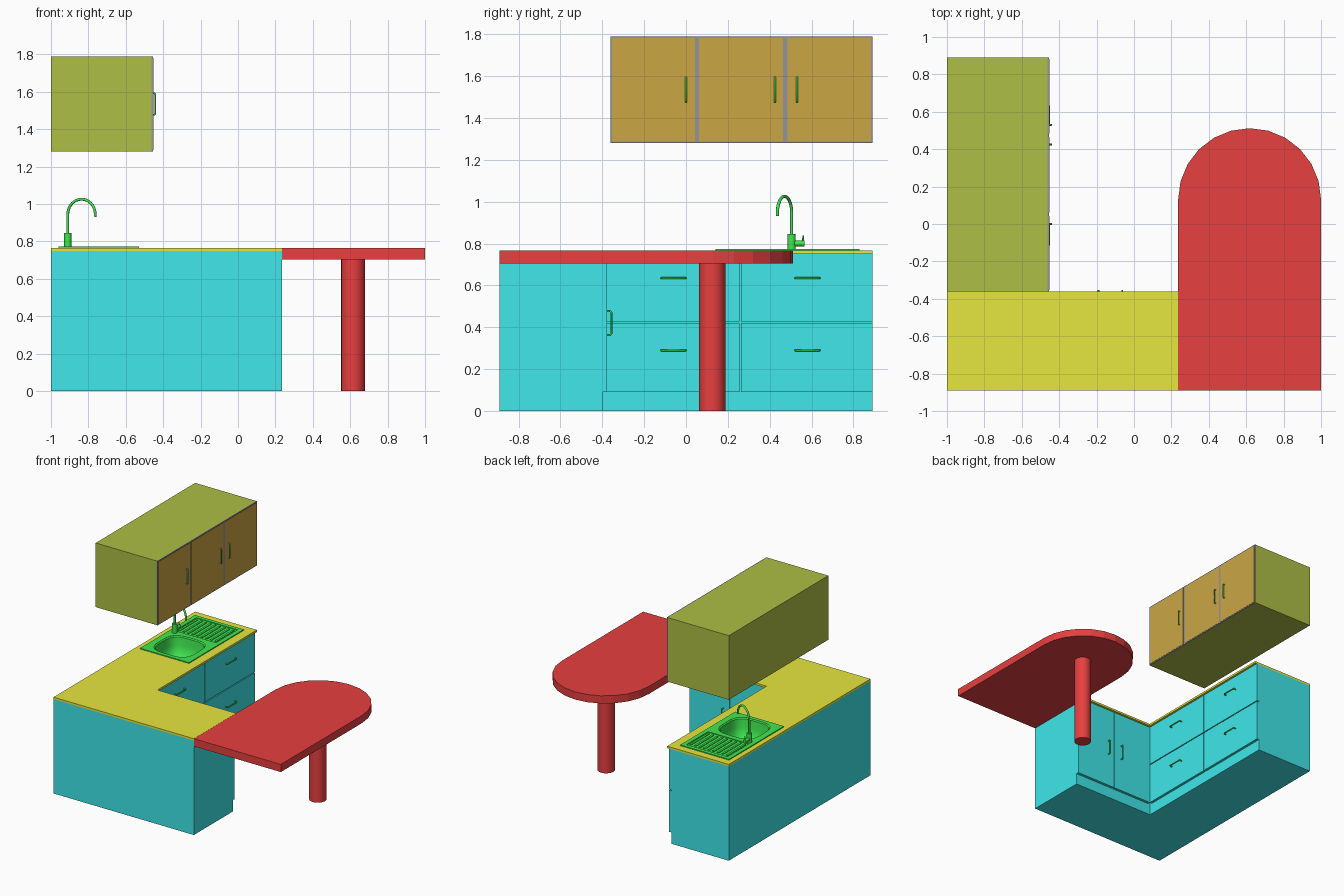
import bpy, bmesh, math
from mathutils import Vector

if "Cube" in bpy.data.objects:
    bpy.data.objects.remove(bpy.data.objects["Cube"])


def mat(name, rgb):
    m = bpy.data.materials.new(name)
    m.diffuse_color = (*rgb, 1)
    m.use_nodes = True
    m.node_tree.nodes["Principled BSDF"].inputs["Base Color"].default_value = m.diffuse_color
    return m


CYAN = mat("cabinet_cyan", (0.05, 0.8, 0.82))
YELLOW = mat("worktop_yellow", (0.8, 0.8, 0.05))
RED = mat("table_red", (0.8, 0.05, 0.05))
GREEN = mat("fitting_green", (0.05, 0.8, 0.08))
OLIVE = mat("wall_olive", (0.42, 0.52, 0.06))
BROWN = mat("door_brown", (0.6, 0.38, 0.06))
GREY = mat("frame_grey", (0.3, 0.3, 0.32))


def finish(name, bm, material, smooth=False):
    bmesh.ops.recalc_face_normals(bm, faces=bm.faces)
    me = bpy.data.meshes.new(name)
    bm.to_mesh(me)
    bm.free()
    ob = bpy.data.objects.new(name, me)
    bpy.context.collection.objects.link(ob)
    me.materials.append(material)
    if smooth:
        bpy.ops.object.select_all(action='DESELECT')
        ob.select_set(True)
        bpy.context.view_layer.objects.active = ob
        bpy.ops.object.shade_smooth_by_angle(angle=math.radians(40))
    return ob


def prism(name, pts, z0, z1, material, smooth=False):
    bm = bmesh.new()
    f = bm.faces.new([bm.verts.new((x, y, z0)) for x, y in pts])
    r = bmesh.ops.extrude_face_region(bm, geom=[f])
    top = [v for v in r["geom"] if isinstance(v, bmesh.types.BMVert)]
    bmesh.ops.translate(bm, verts=top, vec=(0, 0, z1 - z0))
    if len(bm.faces) == len(pts) + 1:
        bm.faces.new([v for v in bm.verts if v not in top])
    return finish(name, bm, material, smooth)


def box(name, x0, x1, y0, y1, z0, z1, material):
    return prism(name, [(x0, y0), (x1, y0), (x1, y1), (x0, y1)], z0, z1, material)


def rod(name, a, b, r, material, n=24):
    a, b = Vector(a), Vector(b)
    bm = bmesh.new()
    bmesh.ops.create_cone(bm, cap_ends=True, segments=n, radius1=r, radius2=r,
                          depth=(b - a).length)
    bm.transform((b - a).to_track_quat('Z', 'Y').to_matrix().to_4x4())
    bmesh.ops.translate(bm, verts=bm.verts, vec=(a + b) / 2)
    return finish(name, bm, material, True)


def tube(name, pts, r, material):
    cu = bpy.data.curves.new(name, 'CURVE')
    cu.dimensions = '3D'
    cu.bevel_depth = r
    cu.bevel_resolution = 3
    cu.use_fill_caps = True
    sp = cu.splines.new('POLY')
    sp.points.add(len(pts) - 1)
    for p, c in zip(sp.points, pts):
        p.co = (*c, 1)
    ob = bpy.data.objects.new(name, cu)
    bpy.context.collection.objects.link(ob)
    cu.materials.append(material)
    return ob


def handle(name, centre, along, out, length=0.125, reach=0.022):
    # bow handle: two feet joined by a bar with softened corners
    c, u, o = Vector(centre), Vector(along) * length / 2, Vector(out) * reach
    tube(name, [c + u * s + o * h for s, h in
                ((-.92, -.1), (-.92, .7), (-.8, 1), (.8, 1), (.92, .7), (.92, -.1))],
         0.005, GREEN)


def ell(x, y):
    return [(-1, -.89), (.235, -.89), (.235, y), (x, y), (x, .89), (-1, .89)]


# Base carcass and worktop
base = prism("base_carcass", ell(-.495, -.40), 0, .75, CYAN)
worktop = prism("worktop", ell(-.457, -.36), .75, .766, YELLOW)

# Drawers on the left run
for i, (y0, y1) in enumerate(((-.378, .255), (.262, .89))):
    for j, (z0, z1) in enumerate(((.09, .42), (.427, .75))):
        box(f"drawer_{i}{j}", -.495, -.475, y0, y1, z0, z1, CYAN)
        handle(f"drawer_handle_{i}{j}", (-.475, (-.06, .58)[i], (.29, .635)[j]),
               (0, 1, 0), (1, 0, 0))

# Doors on the front run
for i, (x0, x1, hx) in enumerate(((-.475, -.124, -.19), (-.117, .235, -.063))):
    box(f"base_door_{i}", x0, x1, -.40, -.378, .09, .75, CYAN)
    handle(f"base_door_handle_{i}", (hx, -.378, .42), (0, 0, 1), (0, 1, 0))

# Rounded table and its post
arc = [(.618 + .382 * math.cos(math.pi * i / 12), .13 + .382 * math.sin(math.pi * i / 12))
       for i in range(13)]
prism("table_top", [(.236, -.89), (1, -.89)] + arc, .705, .766, RED)
rod("table_post", (.615, .125, 0), (.615, .125, .705), .063, RED, 32)

# Wall cabinet with framed doors
box("wall_cabinet", -1, -.463, -.36, .89, 1.28, 1.79, OLIVE)
box("wall_cabinet_frame", -.463, -.455, -.36, .89, 1.28, 1.79, GREY)
for i, (y0, y1, hy) in enumerate(((-.353, .042, 0), (.062, .464, .425), (.485, .883, .53))):
    box(f"wall_door_{i}", -.458, -.453, y0, y1, 1.288, 1.782, BROWN)
    handle(f"wall_door_handle_{i}", (-.455, hy, 1.535), (0, 0, 1), (1, 0, 0), .125, .013)


# Sink plate with openings cut through plate, worktop and carcass
def bowl_ring(s, n=40):
    pts = []
    for i in range(n):
        c, d = math.cos(2 * math.pi * i / n), math.sin(2 * math.pi * i / n)
        pts.append((-.745 + s * .165 * math.copysign(abs(c) ** .6, c),
                    .33 + s * .16 * math.copysign(abs(d) ** .6, d)))
    return pts


plate = box("sink_plate", -.96, -.53, .14, .83, .764, .773, GREEN)
cutter = prism("bowl_cutter", bowl_ring(1), .59, .85, GREEN)
tray_cutter = box("tray_cutter", -.925, -.565, .53, .80, .768, .85, GREEN)
for target, cut in ((base, cutter), (worktop, cutter), (plate, cutter), (plate, tray_cutter)):
    m = target.modifiers.new("opening", 'BOOLEAN')
    m.object, m.operation, m.solver = cut, 'DIFFERENCE', 'EXACT'
for cut in (cutter, tray_cutter):
    cut.hide_render = True
    cut.hide_viewport = True

# Sink bowl lofted from shrinking rings
bm = bmesh.new()
prev = None
for s, z in ((1, .772), (.95, .765), (.92, .70), (.86, .65), (.72, .622), (.2, .615)):
    ring = [bm.verts.new((x, y, z)) for x, y in bowl_ring(s)]
    if prev:
        for k in range(len(ring)):
            n = (k + 1) % len(ring)
            bm.faces.new((prev[k], prev[n], ring[n], ring[k]))
    prev = ring
bm.faces.new(prev)
bowl = finish("sink_bowl", bm, GREEN, True)
bowl.data.flip_normals()
rod("sink_drain", (-.745, .33, .612), (-.745, .33, .62), .028, GREEN)

# Draining ridges
for i in range(9):
    x = -.905 + i * .04
    box(f"drain_ridge_{i}", x - .008, x + .008, .55, .78, .767, .773, GREEN)

# Tap: body, swan-neck spout, side lever
rod("tap_body", (-.91, .505, .77), (-.91, .505, .845), .019, GREEN)
spout = [Vector((-.91, .505, .83))]
d = Vector((.15, -.07, 0)).normalized()
for i in range(21):
    a = math.pi * (1 - i / 20 * 1.05)
    spout.append(Vector((-.91, .505, .945)) + d * (.081 * (1 + math.cos(a)))
                 + Vector((0, 0, .081 * math.sin(a))))
tube("tap_spout", spout, .0075, GREEN)
rod("tap_side_knob", (-.91, .505, .80), (-.91, .565, .80), .014, GREEN)
rod("tap_lever", (-.91, .558, .80), (-.91, .56, .838), .004, GREEN, 12)
